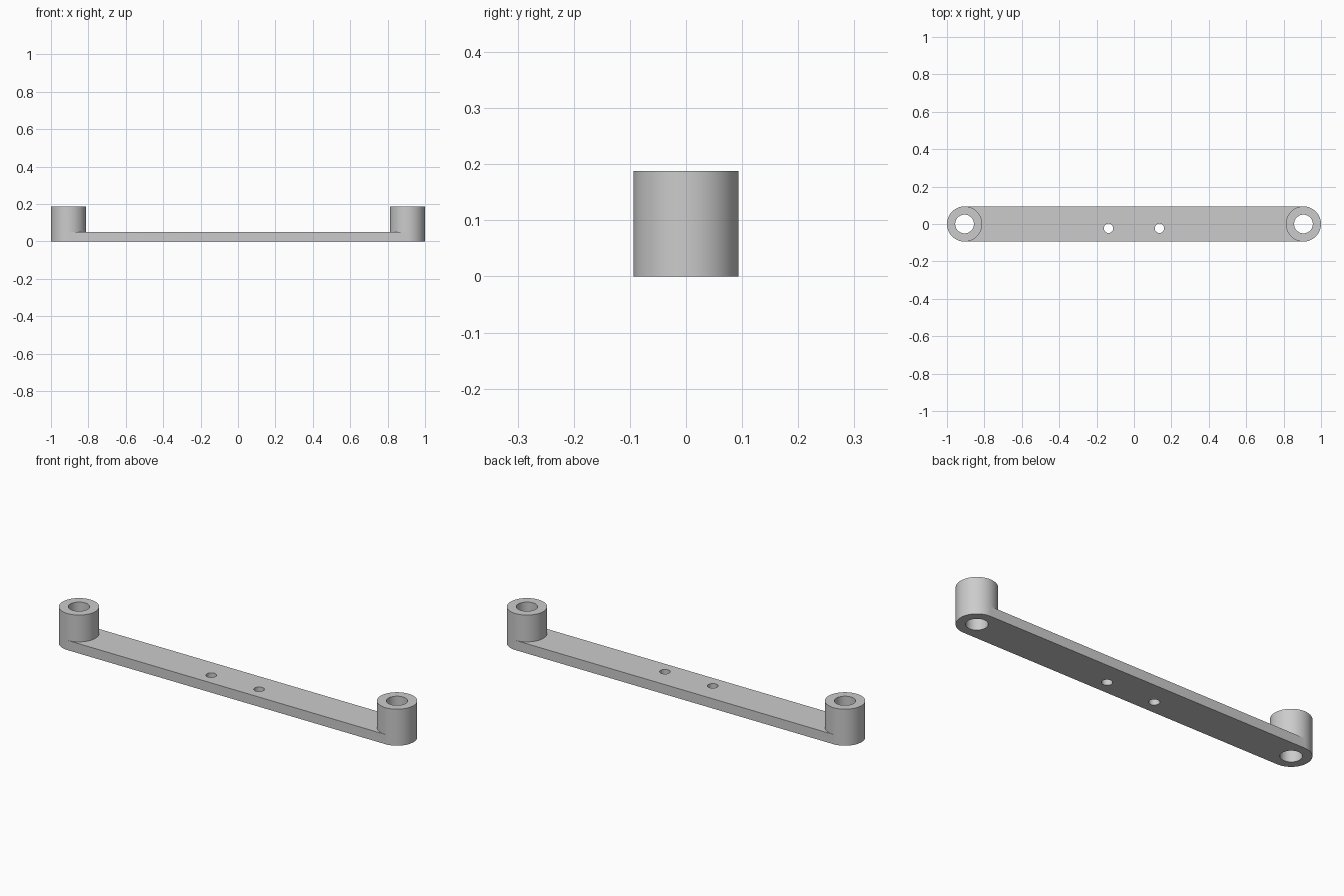
import bpy, bmesh
from math import sin, cos, pi

cube = bpy.data.objects.get("Cube")
if cube:
    bpy.data.objects.remove(cube, do_unlink=True)

RADIUS = 0.094         # boss radius and half the bar width
CENTRE = 1 - RADIUS    # boss centre along x
BAR_TOP, BOSS_TOP = 0.05, 0.188
N = 64
HALF = N // 2

grey = bpy.data.materials.new("plain grey")
grey.use_nodes = True
grey.diffuse_color = (0.6, 0.6, 0.6, 1)
grey.node_tree.nodes["Principled BSDF"].inputs["Base Color"].default_value = grey.diffuse_color


def arc(bm, side, z, count):
    """Points around a boss; the first half faces the end of the bar."""
    angles = [2 * pi * i / N - pi / 2 for i in range(count)]
    return [bm.verts.new((side * (CENTRE + RADIUS * cos(a)), RADIUS * sin(a), z))
            for a in angles]


# Bar with a round boss at each end, as one closed body
bm = bmesh.new()
low, mid = {}, {}
for side in (1, -1):
    low[side] = arc(bm, side, 0, HALF + 1)
    mid[side] = arc(bm, side, BAR_TOP, N)
    top = arc(bm, side, BOSS_TOP, N)
    bm.faces.new(top)
    for i in range(N):
        j = (i + 1) % N
        bm.faces.new((mid[side][i], mid[side][j], top[j], top[i]))
    for i in range(HALF):
        bm.faces.new((low[side][i], low[side][i + 1], mid[side][i + 1], mid[side][i]))

# Long sides, underside and upper face of the bar
for i in (0, HALF):
    bm.faces.new((low[1][i], low[-1][i], mid[-1][i], mid[1][i]))
bm.faces.new(low[1] + low[-1][::-1])
inner = {s: mid[s][HALF:] + mid[s][:1] for s in (1, -1)}
bm.faces.new(inner[1] + inner[-1][::-1])
bmesh.ops.recalc_face_normals(bm, faces=bm.faces)

mesh = bpy.data.meshes.new("handle_bar")
bm.to_mesh(mesh)
bm.free()
mesh.materials.append(grey)
bar = bpy.data.objects.new("handle_bar", mesh)
bpy.context.collection.objects.link(bar)


def drill(x, y, radius, sides):
    """Cut a vertical through hole in the body."""
    bpy.ops.mesh.primitive_cylinder_add(vertices=sides, radius=radius, depth=1,
                                        location=(x, y, 0))
    cutter = bpy.context.object
    cutter.name = "hole_cutter"
    cutter.hide_render = True
    cutter.data.materials.append(grey)
    cut = bar.modifiers.new("hole", "BOOLEAN")
    cut.operation, cut.solver, cut.object = "DIFFERENCE", "EXACT", cutter
    bpy.ops.object.select_all(action="DESELECT")
    bpy.context.view_layer.objects.active = bar
    bar.select_set(True)
    bpy.ops.object.modifier_apply(modifier=cut.name)
    bpy.data.objects.remove(cutter, do_unlink=True)


# Boss bores and the two small screw holes, set a little forward
for side in (1, -1):
    drill(side * CENTRE, 0, 0.05, 48)
    drill(side * 0.136, -0.023, 0.025, 24)

bpy.ops.object.shade_smooth_by_angle()
